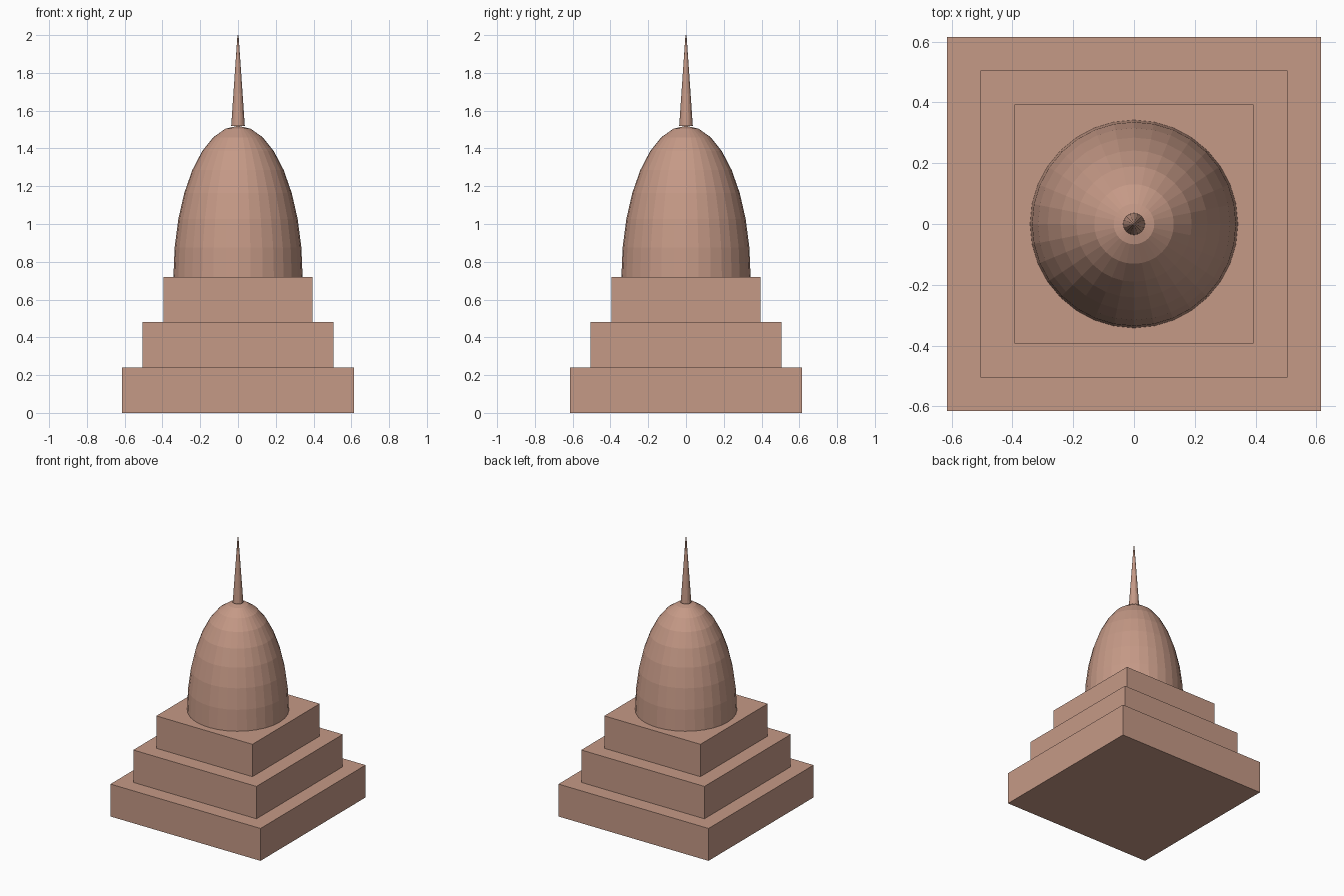
import bpy
import bmesh

cube = bpy.data.objects.get("Cube")
if cube:
    bpy.data.objects.remove(cube, do_unlink=True)

CLAY = (0.56, 0.32, 0.24, 1.0)
clay = bpy.data.materials.new("clay")
clay.use_nodes = True
clay.diffuse_color = CLAY
clay.node_tree.nodes["Principled BSDF"].inputs["Base Color"].default_value = CLAY

TIER_HEIGHT = 0.24
TIER_HALF_WIDTHS = {"lower_tier": 0.615, "middle_tier": 0.505, "upper_tier": 0.394}
DOME_RADIUS, DOME_HEIGHT = 0.342, 0.8


def finish(name):
    obj = bpy.context.object
    obj.name = obj.data.name = name
    obj.data.materials.append(clay)
    bpy.ops.object.transform_apply(location=False, rotation=False, scale=True)
    return obj


# Stepped square base
for step, (name, half) in enumerate(TIER_HALF_WIDTHS.items()):
    bpy.ops.mesh.primitive_cube_add(size=1, location=(0, 0, (step + 0.5) * TIER_HEIGHT))
    bpy.context.object.scale = (2 * half, 2 * half, TIER_HEIGHT)
    finish(name)

# Faceted dome: the upper half of a stretched sphere
dome_base = len(TIER_HALF_WIDTHS) * TIER_HEIGHT
bpy.ops.mesh.primitive_uv_sphere_add(segments=32, ring_count=16, radius=1,
                                     location=(0, 0, dome_base))
bpy.context.object.scale = (DOME_RADIUS, DOME_RADIUS, DOME_HEIGHT)
dome = finish("dome")
bm = bmesh.new()
bm.from_mesh(dome.data)
below = [v for v in bm.verts if v.co.z < -0.001]
bmesh.ops.delete(bm, geom=below, context="VERTS")
rim = [e for e in bm.edges if e.is_boundary]
bmesh.ops.contextual_create(bm, geom=rim)
bmesh.ops.recalc_face_normals(bm, faces=bm.faces)
bm.to_mesh(dome.data)
bm.free()

# Slender spire on the crown
spire_base = dome_base + DOME_HEIGHT
spire_height = 2 - spire_base
bpy.ops.mesh.primitive_cone_add(vertices=16, radius1=0.036, radius2=0.003,
                                depth=spire_height,
                                location=(0, 0, spire_base + spire_height / 2))
finish("spire")
